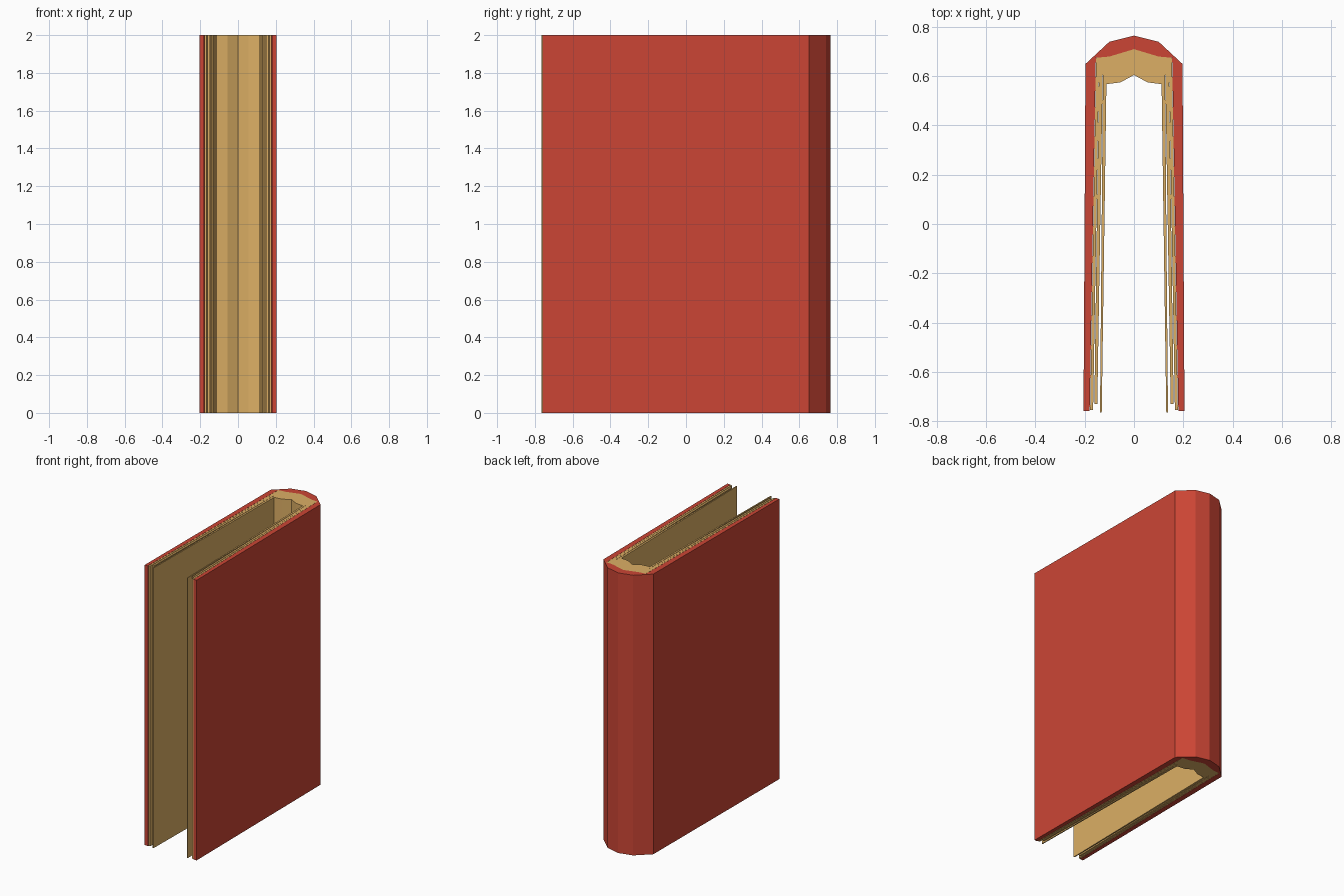
import bpy
import bmesh

if "Cube" in bpy.data.objects:
    bpy.data.objects.remove(bpy.data.objects["Cube"])


def material(name, color):
    m = bpy.data.materials.new(name)
    m.diffuse_color = (*color, 1)
    m.use_nodes = True
    m.node_tree.nodes["Principled BSDF"].inputs["Base Color"].default_value = m.diffuse_color
    return m


def folded_sheet(name, outer, inner, mat, height=2.0):
    """Mirror half outlines (spine centre to fore edge), skin a U section, extrude up."""
    def full(half):
        return [(-x, y) for x, y in reversed(half[1:])] + half
    rows = [full(outer), full(inner)]
    bm = bmesh.new()
    a, b = [[bm.verts.new((x, y, 0)) for x, y in row] for row in rows]
    faces = [bm.faces.new((a[i], a[i + 1], b[i + 1], b[i])) for i in range(len(a) - 1)]
    ext = bmesh.ops.extrude_face_region(bm, geom=faces, use_keep_orig=True)
    top = [g for g in ext["geom"] if isinstance(g, bmesh.types.BMVert)]
    bmesh.ops.translate(bm, verts=top, vec=(0, 0, height))
    bmesh.ops.recalc_face_normals(bm, faces=bm.faces)
    mesh = bpy.data.meshes.new(name)
    bm.to_mesh(mesh)
    bm.free()
    mesh.materials.append(mat)
    obj = bpy.data.objects.new(name, mesh)
    bpy.context.collection.objects.link(obj)
    return obj


red = material("red_cover", (0.60, 0.06, 0.035))
paper = material("tan_paper", (0.72, 0.43, 0.13))

# Hard cover with faceted rounded spine
folded_sheet("cover",
             [(0, .765), (.10, .74), (.197, .65), (.205, -.76)],
             [(0, .71), (.10, .68), (.155, .675), (.18, -.76)], red)

# Three nested folded page sections
folded_sheet("outer_pages",
             [(0, .71), (.10, .68), (.154, .675), (.178, -.755)],
             [(0, .675), (.08, .645), (.142, .64), (.166, -.755)], paper)
folded_sheet("middle_pages",
             [(0, .675), (.08, .645), (.142, .64), (.161, -.73)],
             [(0, .64), (.065, .61), (.127, .605), (.149, -.73)], paper)
folded_sheet("inner_pages",
             [(0, .64), (.065, .61), (.126, .605), (.138, -.765)],
             [(0, .605), (.055, .575), (.112, .568), (.131, -.765)], paper)
